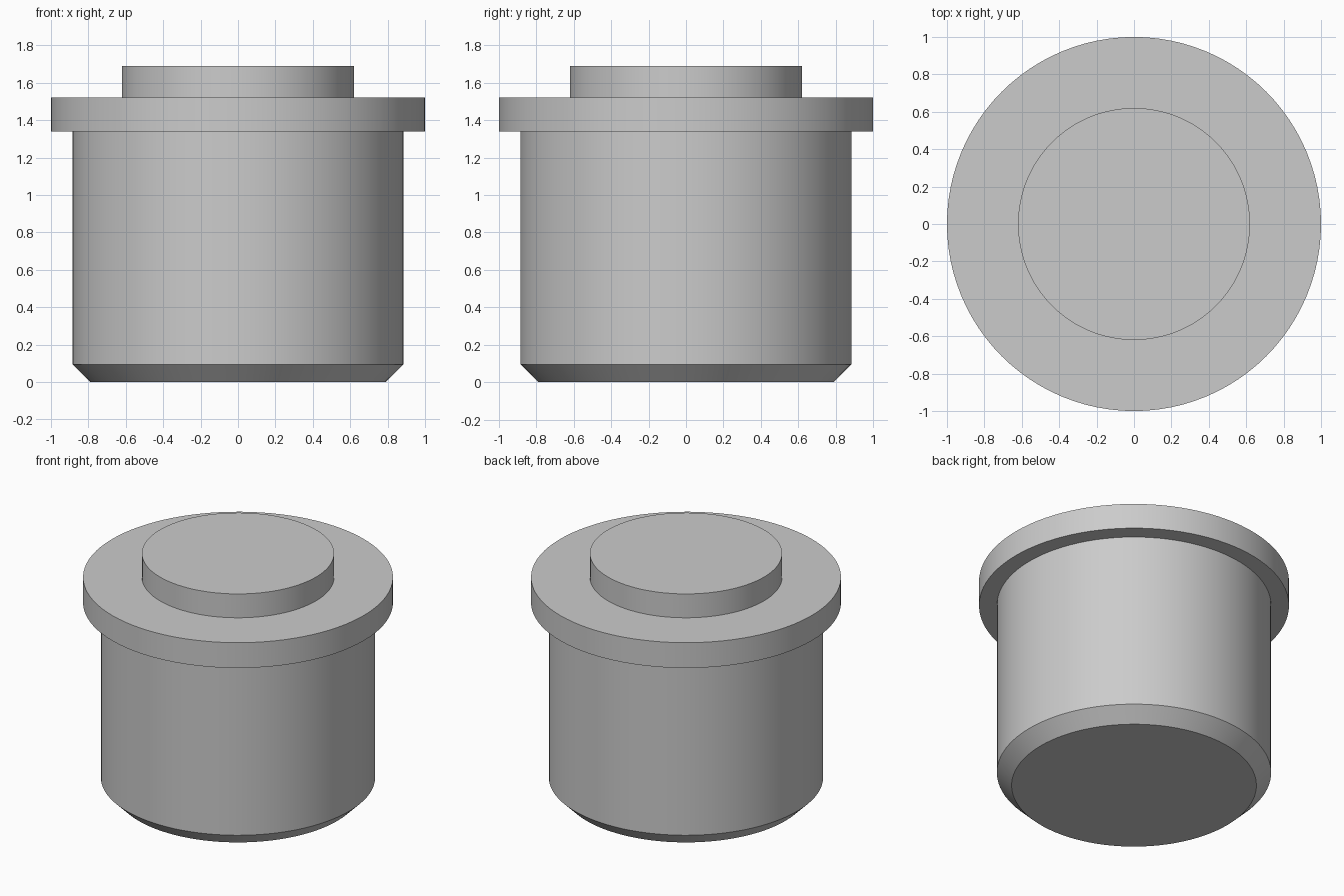
import bpy
import bmesh
from math import cos, sin, tau, radians

SEGMENTS = 96

cube = bpy.data.objects.get("Cube")
if cube:
    bpy.data.objects.remove(cube, do_unlink=True)

# Single grey material
grey = bpy.data.materials.new("plain_grey")
grey.use_nodes = True
colour = (0.6, 0.6, 0.6, 1)
grey.diffuse_color = colour
grey.node_tree.nodes["Principled BSDF"].inputs["Base Color"].default_value = colour


def turned_part(name, profile, close_bottom=False, close_top=False):
    """Revolve an upward (radius, height) profile around z."""
    bm = bmesh.new()
    rings = [[bm.verts.new((r * cos(tau * i / SEGMENTS), r * sin(tau * i / SEGMENTS), z))
              for i in range(SEGMENTS)] for r, z in profile]
    for low, high in zip(rings, rings[1:]):
        for i in range(SEGMENTS):
            j = (i + 1) % SEGMENTS
            bm.faces.new((low[i], low[j], high[j], high[i]))
    if close_bottom:
        bm.faces.new(rings[0][::-1])
    if close_top:
        bm.faces.new(rings[-1])
    mesh = bpy.data.meshes.new(name)
    bm.to_mesh(mesh)
    bm.free()
    mesh.materials.append(grey)
    obj = bpy.data.objects.new(name, mesh)
    bpy.context.collection.objects.link(obj)
    bpy.ops.object.select_all(action="DESELECT")
    obj.select_set(True)
    bpy.context.view_layer.objects.active = obj
    bpy.ops.object.shade_smooth_by_angle(angle=radians(30))
    return obj


body_radius, collar_radius, cap_radius = 0.885, 1.0, 0.62
collar_bottom, collar_top, cap_top = 1.34, 1.52, 1.69
chamfer = 0.095

# Cylindrical body with a chamfered foot
turned_part("body", [(body_radius - chamfer, 0), (body_radius, chamfer),
                     (body_radius, collar_bottom)], close_bottom=True)

# Wide collar around the top of the body
turned_part("collar", [(body_radius, collar_bottom), (collar_radius, collar_bottom),
                       (collar_radius, collar_top), (cap_radius, collar_top)])

# Raised round cap
turned_part("cap", [(cap_radius, collar_top), (cap_radius, cap_top)], close_top=True)
